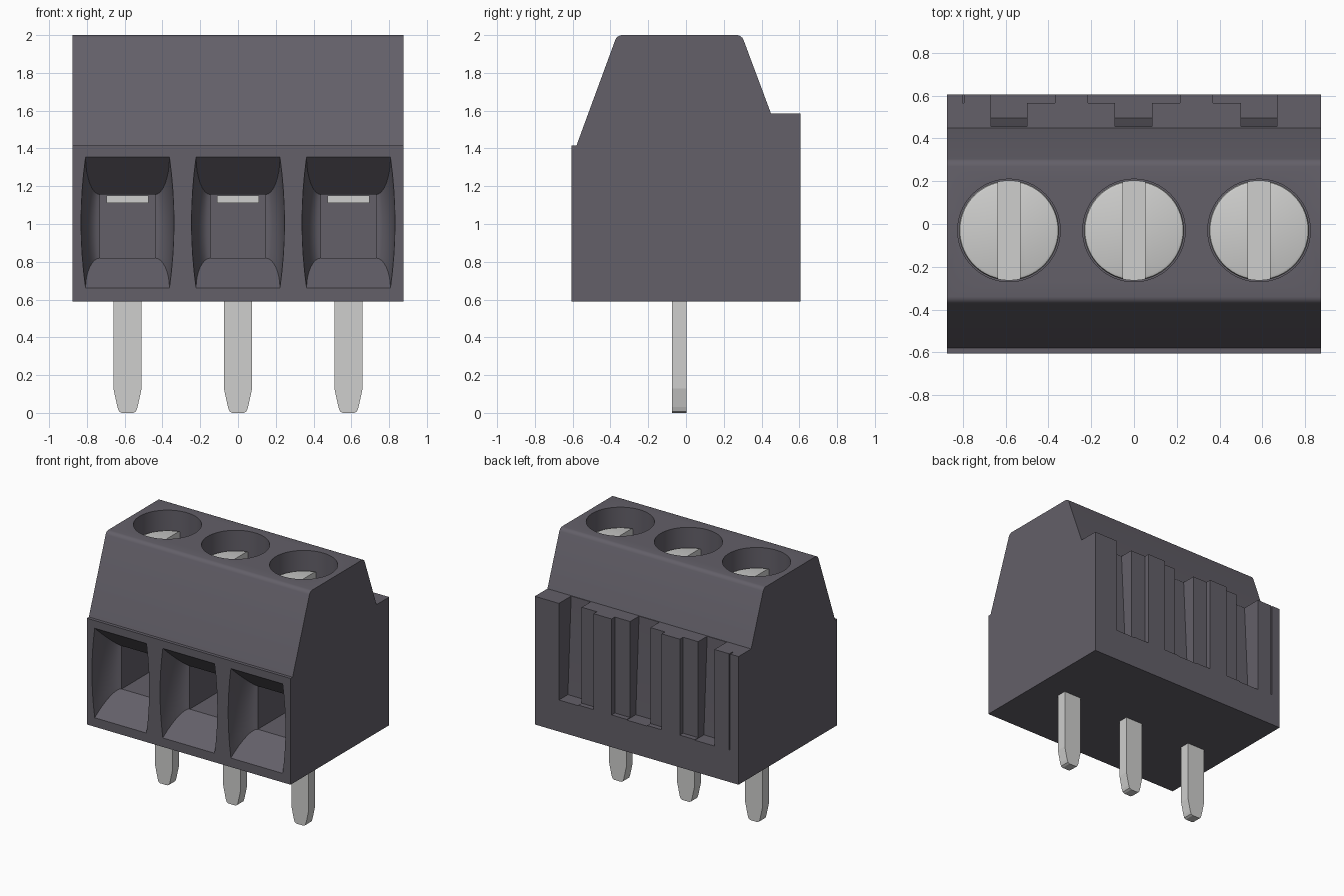
import bpy, bmesh, math
from mathutils import Matrix, Vector

if "Cube" in bpy.data.objects:
    bpy.data.objects.remove(bpy.data.objects["Cube"])

POLES = (-0.585, 0.0, 0.585)


def material(name, rgb):
    m = bpy.data.materials.new(name)
    m.diffuse_color = (*rgb, 1)
    m.use_nodes = True
    m.node_tree.nodes["Principled BSDF"].inputs["Base Color"].default_value = m.diffuse_color
    return m


PLASTIC = material("dark grey plastic", (0.125, 0.116, 0.14))
METAL = material("pale metal", (0.62, 0.62, 0.61))


def finish(name, bm, mat):
    bmesh.ops.recalc_face_normals(bm, faces=bm.faces)
    me = bpy.data.meshes.new(name)
    bm.to_mesh(me)
    bm.free()
    me.materials.append(mat)
    ob = bpy.data.objects.new(name, me)
    bpy.context.collection.objects.link(ob)
    return ob


def loft(bm, rings):
    """Closed solid through a list of point rings."""
    vs = [[bm.verts.new(p) for p in r] for r in rings]
    n = len(vs[0])
    for a, b in zip(vs, vs[1:]):
        for i in range(n):
            j = (i + 1) % n
            bm.faces.new((a[i], a[j], b[j], b[i]))
    bm.faces.new(vs[0])
    bm.faces.new(vs[-1])


def box(bm, x0, x1, y0, y1, z0, z1):
    loft(bm, [[(x0, y0, z), (x1, y0, z), (x1, y1, z), (x0, y1, z)] for z in (z0, z1)])


def cylinder(bm, x, y, r, z0, z1):
    m = Matrix.Translation((x, y, (z0 + z1) / 2))
    return bmesh.ops.create_cone(bm, cap_ends=True, segments=64, radius1=r, radius2=r,
                                 depth=z1 - z0, matrix=m)


def activate(ob):
    bpy.ops.object.select_all(action='DESELECT')
    bpy.context.view_layer.objects.active = ob
    ob.select_set(True)


def cut(ob, cutter):
    mod = ob.modifiers.new("cut", 'BOOLEAN')
    mod.operation, mod.solver, mod.object = 'DIFFERENCE', 'EXACT', cutter
    activate(ob)
    bpy.ops.object.modifier_apply(modifier=mod.name)
    bpy.data.objects.remove(cutter, do_unlink=True)


def smooth(ob):
    activate(ob)
    bpy.ops.object.shade_smooth_by_angle(angle=math.radians(30))


# Housing: side profile extruded along x, top corners rounded
profile = [(-0.605, 0.59), (0.605, 0.59), (0.605, 1.585), (0.45, 1.585),
           (0.295, 2.0), (-0.365, 2.0), (-0.58, 1.415), (-0.605, 1.415)]
bm = bmesh.new()
loft(bm, [[(x, y, z) for y, z in profile] for x in (-0.875, 0.875)])
top = [e for e in bm.edges if all(v.co.z > 1.99 for v in e.verts)
       and abs(e.verts[0].co.x - e.verts[1].co.x) > 1]
bmesh.ops.bevel(bm, geom=top, offset=0.025, segments=4, profile=0.5, affect='EDGES')
housing = finish("housing", bm, PLASTIC)


# Wire entry: bulged opening narrowing in a scoop to a square tunnel
def entry_ring(x, y, hw, bulge, z0, z1, n=9):
    us = [-1 + 2 * i / (n - 1) for i in range(n)]
    right = [(x + hw + bulge * (1 - u * u), y, (z0 + z1) / 2 + u * (z1 - z0) / 2) for u in us]
    return right + [(2 * x - px, py, pz) for px, py, pz in reversed(right)]


bm = bmesh.new()
for x in POLES:
    rings = [entry_ring(x, -0.7, 0.222, 0.024, 0.66, 1.355)]
    for k in range(9):
        a = math.pi / 2 * k / 8
        side, d = math.cos(a), math.sin(a)
        rings.append(entry_ring(x, -0.605 + 0.22 * d, 0.145 + 0.077 * side, 0.024 * side,
                                0.82 - 0.16 * (1 - d), 1.155 + 0.2 * (1 - d)))
    rings.append(entry_ring(x, 0.1, 0.145, 0, 0.82, 1.155))
    loft(bm, rings)
    # Screw well
    cylinder(bm, x, -0.03, 0.24, 1.62, 2.1)
cut(housing, finish("entry_cutter", bm, PLASTIC))

# Back: shallow recesses, then deep notches with a sloping rear wall
bm = bmesh.new()
for x0, x1 in ((-0.66, -0.37), (-0.215, 0.215), (0.37, 0.66)):
    box(bm, x0, x1, 0.565, 0.7, 0.84, 1.7)
box(bm, -0.803, -0.795, 0.565, 0.7, 0.84, 1.7)
cut(housing, finish("recess_cutter", bm, PLASTIC))
bm = bmesh.new()
for x0, x1 in ((-0.668, -0.5), (-0.09, 0.085), (0.5, 0.668)):
    loft(bm, [[(x0, y, z), (x1, y, z), (x1, 0.72, z), (x0, 0.72, z)]
              for y, z in ((0.495, 0.835), (0.455, 1.58), (0.455, 1.7))])
cut(housing, finish("notch_cutter", bm, PLASTIC))
smooth(housing)

# Metal parts of each pole
half = [(0.03, 0.0), (0.045, 0.008), (0.053, 0.03), (0.075, 0.13), (0.075, 0.6)]
outline = half + [(-x, z) for x, z in reversed(half)]
for i, x in enumerate(POLES, 1):
    # Slotted screw
    bm = bmesh.new()
    cylinder(bm, x, -0.03, 0.234, 1.62, 1.85)
    rim = [e for e in bm.edges if all(v.co.z > 1.84 for v in e.verts)]
    bmesh.ops.bevel(bm, geom=rim, offset=0.015, segments=2, profile=0.5, affect='EDGES')
    screw = finish(f"screw_{i}", bm, METAL)
    bm = bmesh.new()
    box(bm, x - 0.052, x + 0.052, -0.4, 0.4, 1.75, 1.95)
    cut(screw, finish("slot_cutter", bm, METAL))
    smooth(screw)

    # Solder pin with tapered tip
    bm = bmesh.new()
    loft(bm, [[(x + px, y, z) for px, z in outline] for y in (-0.075, 0.003)])
    finish(f"pin_{i}", bm, METAL)

    # Clamp plate inside the wire tunnel
    bm = bmesh.new()
    box(bm, x - 0.11, x + 0.11, -0.2, 0.11, 1.11, 1.15)
    finish(f"clamp_plate_{i}", bm, METAL)
